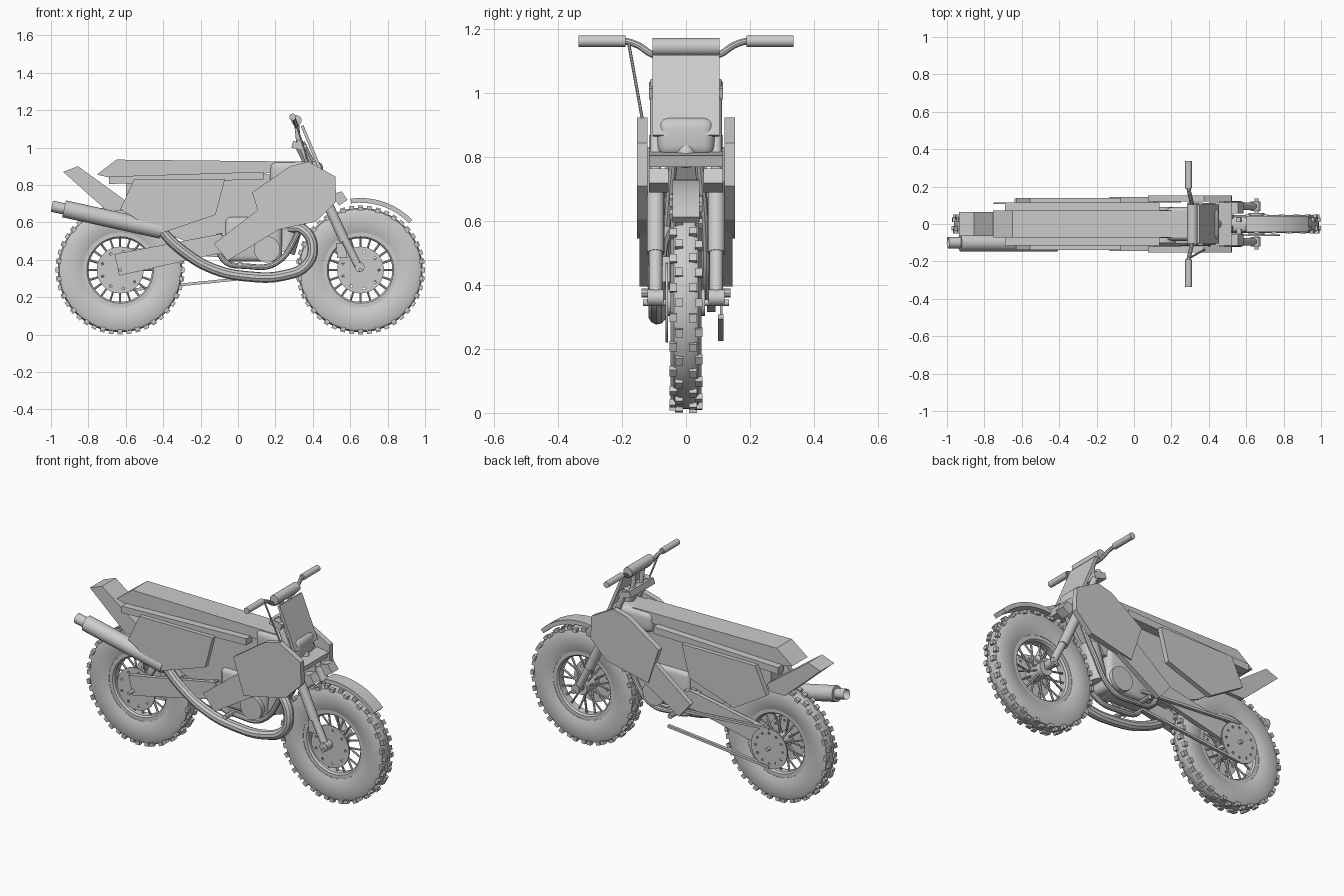
import bpy
import bmesh
from math import sin, cos, tau, radians
from mathutils import Matrix, Vector

cube = bpy.data.objects.get("Cube")
if cube:
    bpy.data.objects.remove(cube)

grey = bpy.data.materials.new("plain_grey")
grey.use_nodes = True
grey.diffuse_color = (0.6, 0.6, 0.6, 1)
grey.node_tree.nodes["Principled BSDF"].inputs["Base Color"].default_value = grey.diffuse_color


def add_object(name, mesh, mirror=False):
    """Link a mesh, shade it with sharp edges kept, optionally mirror it left to right."""
    mesh.materials.clear()
    mesh.materials.append(grey)
    for face in mesh.polygons:
        face.use_smooth = True
    mesh.set_sharp_from_angle(angle=radians(32))
    obj = bpy.data.objects.new(name, mesh)
    bpy.context.collection.objects.link(obj)
    if mirror:
        mod = obj.modifiers.new("mirror", 'MIRROR')
        mod.use_axis = (False, True, False)
        mod.use_mirror_merge = False
    return obj


def from_bmesh(name, bm, mirror=False):
    bmesh.ops.recalc_face_normals(bm, faces=bm.faces)
    mesh = bpy.data.meshes.new(name)
    bm.to_mesh(mesh)
    bm.free()
    return add_object(name, mesh, mirror)


def prism(name, outline, near, far, mirror=False, bevel=0.0, segments=1):
    """Side outline in x and z, extruded across y."""
    bm = bmesh.new()
    face = bm.faces.new([bm.verts.new((x, near, z)) for x, z in outline])
    moved = bmesh.ops.extrude_face_region(bm, geom=[face])["geom"]
    bmesh.ops.translate(bm, vec=(0, far - near, 0),
                        verts=[v for v in moved if isinstance(v, bmesh.types.BMVert)])
    if bevel:
        bmesh.ops.bevel(bm, geom=bm.edges[:], offset=bevel, segments=segments,
                        profile=0.5, affect='EDGES')
    return from_bmesh(name, bm, mirror)


def box(x, z, w, h):
    return [(x, z), (x + w, z), (x + w, z + h), (x, z + h)]


def put_rod(bm, start, end, radius, end_radius=None, sides=16):
    start, end = Vector(start), Vector(end)
    axis = end - start
    turn = axis.to_track_quat('Z', 'Y').to_matrix().to_4x4()
    bmesh.ops.create_cone(bm, cap_ends=True, segments=sides, radius1=radius,
                          radius2=end_radius or radius, depth=axis.length,
                          matrix=Matrix.Translation((start + end) / 2) @ turn)


def rod(name, start, end, radius, end_radius=None, mirror=False, sides=20):
    bm = bmesh.new()
    put_rod(bm, start, end, radius, end_radius, sides)
    return from_bmesh(name, bm, mirror)


def bake_curve(name, curve, matrix, mirror=False):
    temp = bpy.data.objects.new("temp", curve)
    bpy.context.collection.objects.link(temp)
    graph = bpy.context.evaluated_depsgraph_get()
    mesh = bpy.data.meshes.new_from_object(temp.evaluated_get(graph))
    bpy.data.objects.remove(temp)
    mesh.transform(matrix)
    return add_object(name, mesh, mirror)


def tube(name, points, radius, mirror=False):
    """Smooth bent tube through the given points."""
    curve = bpy.data.curves.new(name, 'CURVE')
    curve.dimensions = '3D'
    curve.bevel_depth, curve.bevel_resolution = radius, 3
    curve.resolution_u, curve.use_fill_caps = 6, True
    spline = curve.splines.new('BEZIER')
    spline.bezier_points.add(len(points) - 1)
    for knot, co in zip(spline.bezier_points, points):
        knot.co = co
        knot.handle_left_type = knot.handle_right_type = 'AUTO'
    return bake_curve(name, curve, Matrix(), mirror)


def drilled_disc(name, centre, y, radius, holes, hole_ring):
    """Flat disc with a ring of drilled holes."""
    curve = bpy.data.curves.new(name, 'CURVE')
    curve.dimensions, curve.fill_mode, curve.extrude = '2D', 'BOTH', 0.004
    circles = [(0, 0, radius, 40)]
    circles += [(hole_ring * cos(tau * i / holes), hole_ring * sin(tau * i / holes), 0.007, 8)
                for i in range(holes)]
    for cx, cy, r, count in circles:
        spline = curve.splines.new('POLY')
        spline.points.add(count - 1)
        spline.use_cyclic_u = True
        for k, point in enumerate(spline.points):
            point.co = (cx + r * cos(tau * k / count), cy + r * sin(tau * k / count), 0, 1)
    place = Matrix.Translation((centre[0], y, centre[1])) @ Matrix.Rotation(radians(90), 4, 'X')
    return bake_curve(name, curve, place)


def ring(name, centre, profile, steps=64):
    """Closed (radius, y) profile spun round the wheel axis."""
    bm = bmesh.new()
    loops = []
    for i in range(steps):
        a = tau * i / steps
        loops.append([bm.verts.new((centre[0] + r * cos(a), y, centre[1] + r * sin(a)))
                      for r, y in profile])
    n = len(profile)
    for i in range(steps):
        here, there = loops[i], loops[(i + 1) % steps]
        for k in range(n):
            bm.faces.new((here[k], here[(k + 1) % n], there[(k + 1) % n], there[k]))
    return from_bmesh(name, bm)


def wheel(end, centre):
    cx, cz = centre
    half = [(0.2, 0.034), (0.235, 0.046), (0.3, 0.048), (0.325, 0.038), (0.333, 0.02)]
    ring(end + "_tyre", centre, half + [(r, -y) for r, y in reversed(half)])
    half = [(0.17, 0.022), (0.178, 0.032), (0.205, 0.032)]
    ring(end + "_rim", centre, half + [(r, -y) for r, y in reversed(half)])
    # tread knobs in four staggered rows
    bm = bmesh.new()
    count = 44
    for i in range(count):
        a = tau * i / count
        side = 1 if i % 2 else -1
        for y, r in ((0.022 * side, 0.335), (-0.04 * side, 0.328)):
            turn = Matrix.Rotation(-a, 4, 'Y')
            place = (Matrix.Translation((cx, y, cz)) @ turn @ Matrix.Translation((r, 0, 0))
                     @ Matrix.Diagonal((0.02, 0.024, 0.026, 1)))
            bmesh.ops.create_cube(bm, size=1, matrix=place)
    from_bmesh(end + "_tread_knobs", bm)
    # spokes and hub
    bm = bmesh.new()
    for i in range(20):
        a = tau * i / 20
        y = 0.03 if i % 2 else -0.03
        put_rod(bm, (cx + 0.03 * cos(a), y, cz + 0.03 * sin(a)),
                (cx + 0.18 * cos(a), 0, cz + 0.18 * sin(a)), 0.006, sides=6)
    from_bmesh(end + "_spokes", bm)
    rod(end + "_hub", (cx, -0.06, cz), (cx, 0.06, cz), 0.042)
    rod(end + "_axle", (cx, -0.135, cz), (cx, 0.135, cz), 0.01)
    drilled_disc(end + "_brake_disc", centre, -0.06, 0.125, 9, 0.1)


front, rear = (0.655, 0.345), (-0.63, 0.345)
wheel("front", front)
wheel("rear", rear)
drilled_disc("rear_sprocket", rear, 0.11, 0.12, 12, 0.09)

# front fender follows the tyre
arc = [radians(a) for a in range(44, 103, 6)]
fender = [(front[0] + 0.385 * cos(a), front[1] + 0.385 * sin(a)) for a in arc]
fender += [(front[0] + 0.36 * cos(a), front[1] + 0.36 * sin(a)) for a in reversed(arc)]
prism("front_fender", fender, -0.042, 0.042)

# fork and steering
rod("fork_lower_leg", (0.65, 0.095, 0.35), (0.475, 0.095, 0.7), 0.021, mirror=True)
rod("fork_slider", (0.57, 0.095, 0.5), (0.47, 0.095, 0.72), 0.027, mirror=True)
rod("fork_upper_tube", (0.48, 0.095, 0.69), (0.325, 0.095, 1.04), 0.017, mirror=True)
rod("fork_foot", (0.65, 0.07, 0.36), (0.65, 0.12, 0.36), 0.026, mirror=True)
prism("fork_guard", [(0.5, 0.75), (0.555, 0.765), (0.585, 0.72), (0.54, 0.69)], 0.055, 0.115, mirror=True)
prism("brake_caliper", [(0.525, 0.49), (0.575, 0.49), (0.585, 0.41), (0.53, 0.41)], -0.09, -0.05)
prism("upper_clamp", [(0.285, 1.0), (0.295, 1.035), (0.37, 1.015), (0.36, 0.98)], -0.115, 0.115)
prism("lower_clamp", [(0.4, 0.79), (0.41, 0.82), (0.52, 0.805), (0.51, 0.77)], -0.115, 0.115)
rod("steering_stem", (0.33, 0, 1.02), (0.45, 0, 0.78), 0.03)
rod("bar_riser", (0.325, 0.04, 1.02), (0.312, 0.04, 1.14), 0.013, mirror=True)
rod("bar_pad", (0.312, -0.105, 1.145), (0.312, 0.105, 1.145), 0.028)
tube("handlebar", [(0.312, 0, 1.12), (0.31, 0.1, 1.12), (0.3, 0.15, 1.15),
                   (0.292, 0.19, 1.163), (0.292, 0.32, 1.163)], 0.011, mirror=True)
rod("hand_grip", (0.292, 0.19, 1.163), (0.292, 0.337, 1.163), 0.018, mirror=True)
rod("brake_cable", (0.3, -0.18, 1.16), (0.38, -0.135, 0.91), 0.005, sides=8)
prism("number_plate", [(0.335, 1.115), (0.35, 1.12), (0.455, 0.87), (0.438, 0.865)], -0.105, 0.105)

# bodywork
prism("seat", [(-0.755, 0.855), (-0.65, 0.935), (0.3, 0.925), (0.34, 0.88), (0.13, 0.86), (-0.69, 0.84)], -0.072, 0.072)
prism("fuel_tank", box(0.17, 0.8, 0.285, 0.125), -0.09, 0.09, bevel=0.035, segments=4)
prism("seat_rail", [(-0.69, 0.805), (-0.69, 0.845), (0.135, 0.87), (0.135, 0.83)], 0.06, 0.115, mirror=True)
prism("rear_fender", [(-0.935, 0.87), (-0.855, 0.9), (-0.58, 0.7), (-0.6, 0.66), (-0.7, 0.66)], -0.065, 0.065)
prism("side_panel", [(-0.555, 0.83), (-0.07, 0.83), (-0.12, 0.64), (-0.415, 0.54), (-0.63, 0.67)], 0.11, 0.14, mirror=True)
prism("tank_shroud", [(0.075, 0.76), (0.28, 0.9), (0.375, 0.925), (0.52, 0.845), (0.525, 0.71),
                      (0.42, 0.605), (0.145, 0.545)], 0.12, 0.153, mirror=True)
prism("shroud_tail", [(-0.13, 0.485), (0.11, 0.67), (0.25, 0.58), (0.2, 0.55), (-0.055, 0.395)],
      0.115, 0.145, mirror=True)

# frame, engine and drive
prism("inner_frame", [(-0.6, 0.7), (-0.6, 0.84), (0.3, 0.86), (0.42, 0.82), (0.25, 0.58),
                      (-0.08, 0.5), (-0.26, 0.49), (-0.4, 0.55)], -0.055, 0.055)
tube("frame_cradle", [(0.43, 0.04, 0.8), (0.33, 0.06, 0.56), (0.2, 0.06, 0.38),
                      (0.05, 0.06, 0.365), (-0.08, 0.06, 0.4), (-0.1, 0.06, 0.54)], 0.015, mirror=True)
prism("engine_block", box(-0.07, 0.39, 0.305, 0.24), -0.075, 0.075, bevel=0.03, segments=3)
rod("engine_cover", (0.155, -0.1, 0.455), (0.155, 0.09, 0.455), 0.07, sides=32)
rod("engine_cylinder", (0.25, 0, 0.44), (0.31, 0, 0.64), 0.055)
prism("swingarm", [(-0.66, 0.43), (-0.635, 0.315), (-0.12, 0.43), (-0.085, 0.54)], 0.066, 0.092, mirror=True)
prism("swingarm_pivot", box(-0.14, 0.43, 0.09, 0.1), -0.09, 0.09)
prism("chain_upper", [(-0.63, 0.455), (-0.63, 0.468), (0.04, 0.418), (0.04, 0.402)], 0.1, 0.118)
prism("chain_lower", [(-0.63, 0.225), (-0.63, 0.24), (0.04, 0.308), (0.04, 0.293)], 0.1, 0.118)
rod("foot_peg", (0.01, 0.06, 0.375), (0.01, 0.14, 0.375), 0.014, mirror=True, sides=8)

# exhaust on the right side
tube("exhaust_pipe", [(0.27, -0.03, 0.57), (0.35, -0.07, 0.56), (0.4, -0.09, 0.47), (0.365, -0.09, 0.37),
                      (0.24, -0.09, 0.315), (0.06, -0.09, 0.31), (-0.13, -0.09, 0.35),
                      (-0.3, -0.095, 0.45), (-0.42, -0.1, 0.565)], 0.028)
rod("muffler", (-0.41, -0.1, 0.558), (-0.93, -0.1, 0.672), 0.046, sides=24)
bm = bmesh.new()
put_rod(bm, (-0.92, -0.1, 0.67), (-0.995, -0.1, 0.686), 0.03, sides=20)
outlet = min(bm.faces, key=lambda f: f.calc_center_median().x)
bmesh.ops.inset_region(bm, faces=[outlet], thickness=0.008)
bmesh.ops.translate(bm, verts=outlet.verts[:], vec=(0.05, 0, -0.01))
from_bmesh("muffler_tip", bm)
